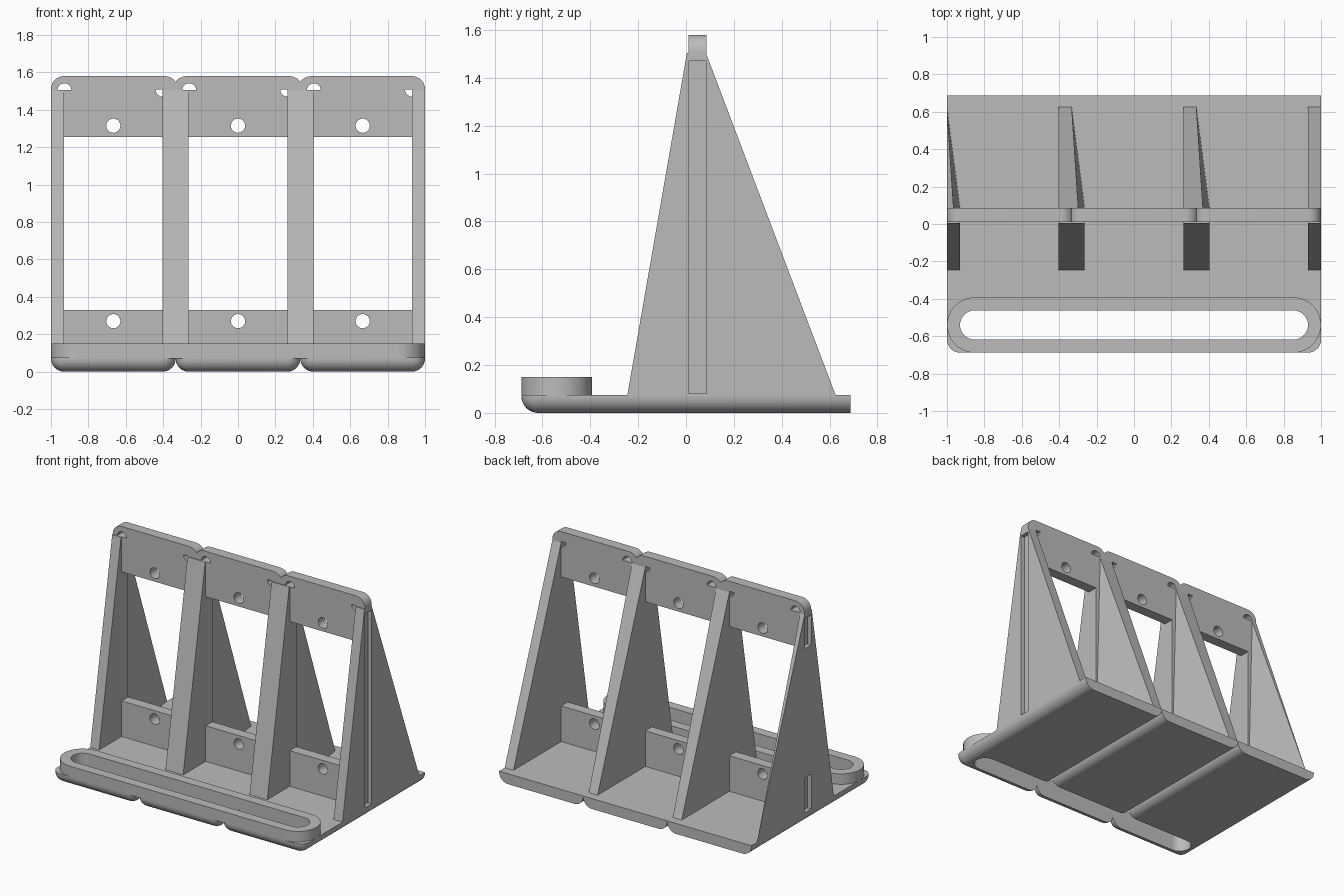
import bpy, bmesh, math
from mathutils import Vector

if "Cube" in bpy.data.objects:
    bpy.data.objects.remove(bpy.data.objects["Cube"])

grey = bpy.data.materials.new("light grey")
grey.diffuse_color = (0.50, 0.50, 0.50, 1)
grey.use_nodes = True
grey.node_tree.nodes["Principled BSDF"].inputs["Base Color"].default_value = grey.diffuse_color


def finish(name, bm):
    bmesh.ops.recalc_face_normals(bm, faces=bm.faces)
    me = bpy.data.meshes.new(name)
    bm.to_mesh(me)
    bm.free()
    me.materials.append(grey)
    ob = bpy.data.objects.new(name, me)
    bpy.context.collection.objects.link(ob)
    return ob


def prism(name, pts, axis, lo, hi):
    """Extrude a 2D outline along one axis."""
    place = {"x": lambda a, b, t: (t, a, b),
             "y": lambda a, b, t: (a, t, b),
             "z": lambda a, b, t: (a, b, t)}[axis]
    bm = bmesh.new()
    f = bm.faces.new([bm.verts.new(place(a, b, lo)) for a, b in pts])
    ext = bmesh.ops.extrude_face_region(bm, geom=[f])["geom"]
    shift = Vector(place(0, 0, hi - lo))
    bmesh.ops.translate(bm, vec=shift, verts=[v for v in ext if isinstance(v, bmesh.types.BMVert)])
    return finish(name, bm)


def rect(x0, x1, z0, z1):
    return [(x0, z0), (x1, z0), (x1, z1), (x0, z1)]


def arc(cx, cy, r, a0, a1, n):
    return [(cx + r * math.cos(math.radians(a0 + (a1 - a0) * i / n)),
             cy + r * math.sin(math.radians(a0 + (a1 - a0) * i / n))) for i in range(n + 1)]


def cut(ob, cutters):
    """Subtract the cutters and discard them."""
    for c in cutters:
        m = ob.modifiers.new("cut", "BOOLEAN")
        m.operation, m.solver, m.object = "DIFFERENCE", "EXACT", c
    dg = bpy.context.evaluated_depsgraph_get()
    me = bpy.data.meshes.new_from_object(ob.evaluated_get(dg))
    ob.modifiers.clear()
    ob.data = me
    for c in cutters:
        bpy.data.objects.remove(c)


def smooth(ob):
    bpy.ops.object.select_all(action="DESELECT")
    ob.select_set(True)
    bpy.context.view_layer.objects.active = ob
    bpy.ops.object.shade_smooth_by_angle(angle=math.radians(30))


def capsule(half, r):
    return arc(half, -0.54, r, -90, 90, 20) + arc(-half, -0.54, r, 90, 270, 20)


W = 2 / 3          # bay width
T = 0.07           # wall thickness
Y0, Y1 = 0.01, 0.085   # panel front and back
BASE = 0.075

# Tray ring with its long slot
ring = prism("tray_ring", capsule(0.852, 0.148), "z", BASE - 0.005, 0.15)
cut(ring, [prism("slot_cutter", capsule(0.852, 0.078), "z", -0.1, 0.3)])
smooth(ring)

for i in range(3):
    left, right = -1 + i * W, -1 + (i + 1) * W
    mid = (left + right) / 2

    # Base bay: lower side and front edges and front corners rounded
    base = prism("base_bay", rect(left, right, -0.688, 0.688), "z", 0, BASE)
    bm = bmesh.new()
    bm.from_mesh(base.data)
    edges = []
    for e in bm.edges:
        a, b = e.verts[0].co, e.verts[1].co
        low = a.z < 0.01 and b.z < 0.01
        back = a.y > 0.6 and b.y > 0.6
        upright = abs(a.z - b.z) > 0.01
        if not back and (low or upright):
            edges.append(e)
    bmesh.ops.bevel(bm, geom=edges, offset=0.07, segments=8, profile=0.5, affect="EDGES")
    bm.to_mesh(base.data)
    bm.free()
    cut(base, [prism("slot_cutter", capsule(0.852, 0.078), "z", -0.1, 0.3)])
    smooth(base)

    # Upright panel: rounded top corners, window, screw holes, corner notches
    pl = left - (0.012 if i > 0 else 0)
    pr = right + (0.012 if i < 2 else 0)
    outline = ([(pl, BASE), (pr, BASE)] + arc(pr - T, 1.58 - T, T, 0, 90, 10)
               + arc(pl + T, 1.58 - T, T, 90, 180, 10))
    panel = prism("panel_bay", outline, "y", Y0, Y1)
    cutters = [prism("window_cutter", rect(left + T, right - T, 0.33, 1.255), "y", -0.2, 0.3)]
    for z in (0.27, 1.315):
        cutters.append(prism("hole_cutter", arc(mid, z, 0.038, 0, 345, 23), "y", -0.2, 0.3))
    cutters.append(prism("notch_cutter", arc(left + T + 0.002, 1.505, 0.037, 0, 180, 12), "y", -0.2, 0.3))
    cutters.append(prism("notch_cutter", arc(right - T, 1.508, 0.037, 180, 270, 8)
                         + [(right - T, 1.508)], "y", -0.2, 0.3))
    # Shallow grooves on the outer sides
    if i == 0:
        for z0, z1 in ((0.08, 0.33), (1.255, 1.47)):
            cutters.append(prism("groove_cutter", rect(-1.1, -0.97, z0, z1), "y", Y0 - 0.0, Y1 + 0.0))
    if i == 2:
        cutters.append(prism("groove_cutter", rect(0.97, 1.1, 0.08, 1.47), "y", Y0, Y1))
    cut(panel, cutters)
    smooth(panel)

    # Front ribs on both sides of the bay
    front = [(-0.245, BASE), (Y0, BASE), (Y0, 1.505), (0.004, 1.505)]
    prism("front_rib_left", front, "x", left, left + T)
    prism("front_rib_right", front, "x", right - T, right)

    # Back right rib: full thickness
    prism("back_rib_right", [(Y1, BASE), (0.625, BASE), (Y1, 1.5)], "x", right - T, right)

    # Back left rib: tapers to nothing at its rear foot
    bm = bmesh.new()
    for co in ((left, 0.625, BASE), (left, Y1, BASE), (left + T, Y1, BASE),
               (left, Y1, 1.5), (left + T / 2, Y1, 1.5)):
        bm.verts.new(co)
    bmesh.ops.convex_hull(bm, input=bm.verts)
    finish("back_rib_left", bm)
